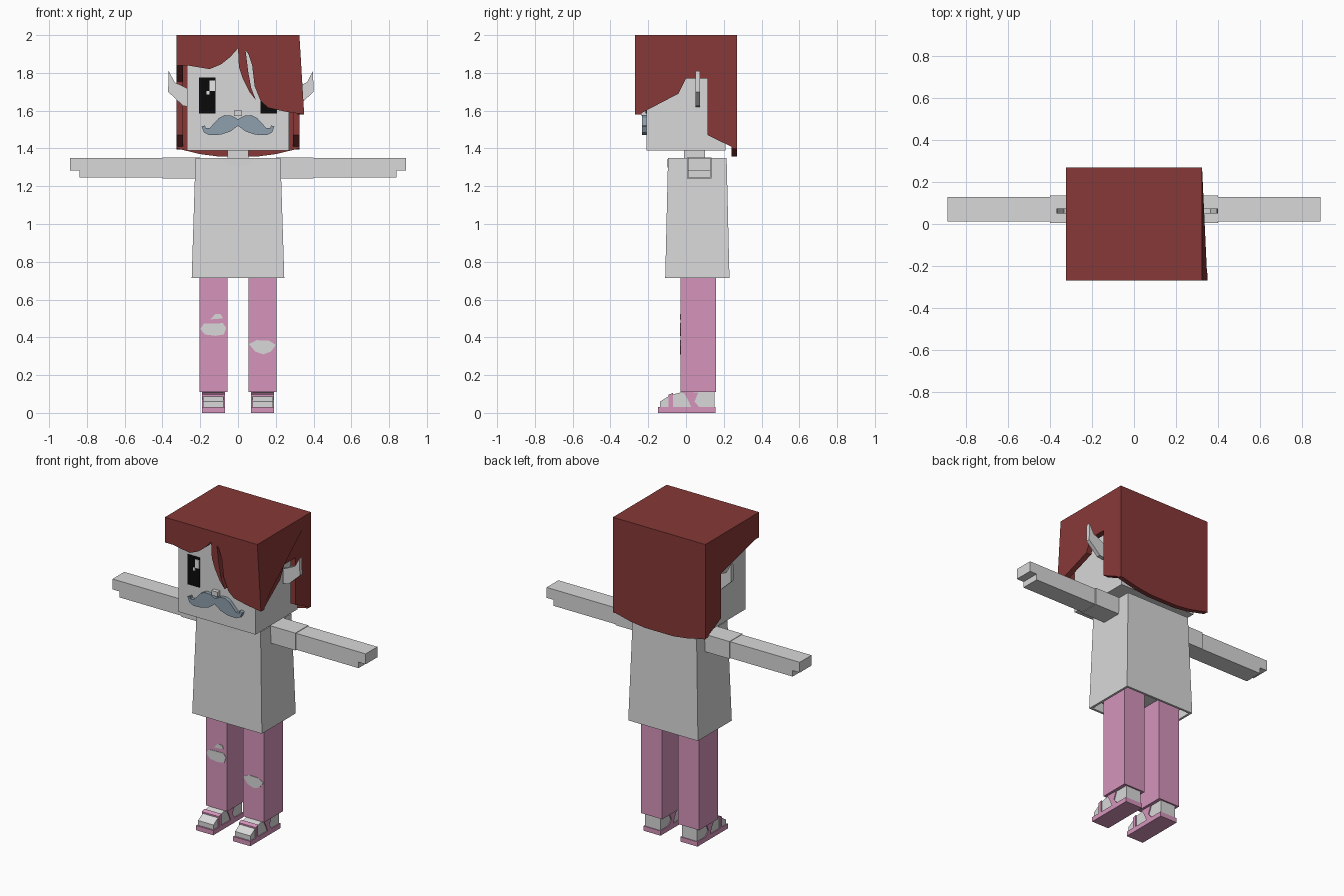
import bpy
import bmesh
from mathutils import Vector

default_cube = bpy.data.objects.get("Cube")
if default_cube:
    bpy.data.objects.remove(default_cube, do_unlink=True)


def make_material(name, red, green, blue):
    material = bpy.data.materials.new(name)
    material.use_nodes = True
    colour = (red, green, blue, 1)
    material.diffuse_color = colour
    shader = material.node_tree.nodes["Principled BSDF"]
    shader.inputs["Base Color"].default_value = colour
    shader.inputs["Roughness"].default_value = 0.9
    return material


skin = make_material("pale grey", 0.69, 0.69, 0.69)
hair = make_material("dark red", 0.24, 0.04, 0.038)
pink = make_material("pink", 0.67, 0.3, 0.5)
steel = make_material("blue grey", 0.27, 0.35, 0.42)
black = make_material("black", 0.003, 0.003, 0.003)
white = make_material("white", 0.9, 0.9, 0.9)


def finish(name, mesh_builder, material):
    """Turn a bmesh into a named, coloured object."""
    bmesh.ops.recalc_face_normals(mesh_builder, faces=mesh_builder.faces)
    mesh = bpy.data.meshes.new(name)
    mesh_builder.to_mesh(mesh)
    mesh_builder.free()
    mesh.materials.append(material)
    result = bpy.data.objects.new(name, mesh)
    bpy.context.collection.objects.link(result)
    return result


def prism(name, outline, axis, start, end, material):
    """Extrude a flat outline along the x or y axis from start to end."""
    builder = bmesh.new()
    corners = []
    for across, height in outline:
        if axis == "x":
            position = Vector((start, across, height))
        else:
            position = Vector((across, start, height))
        corners.append(builder.verts.new(position))
    face = builder.faces.new(corners)
    extruded = bmesh.ops.extrude_face_region(builder, geom=[face], use_keep_orig=True)
    moved = [item for item in extruded["geom"] if isinstance(item, bmesh.types.BMVert)]
    distance = end - start
    offset = Vector((distance, 0, 0)) if axis == "x" else Vector((0, distance, 0))
    bmesh.ops.translate(builder, verts=moved, vec=offset)
    return finish(name, builder, material)


def box(name, low, high, material, flare_x=0, flare_y=0, hollow=0):
    """Box between two corners; the bottom may flare out and be hollowed."""
    builder = bmesh.new()
    bmesh.ops.create_cube(builder, size=1)
    low, high = Vector(low), Vector(high)
    middle, size = (low + high) / 2, high - low
    for vert in builder.verts:
        bottom = vert.co.z < 0
        scale = size + Vector((flare_x, flare_y, 0)) * (2 if bottom else 0)
        vert.co = middle + vert.co * scale
    if hollow:
        builder.normal_update()
        base = min(builder.faces, key=lambda face: face.calc_center_median().z)
        bmesh.ops.inset_region(builder, faces=[base], thickness=hollow)
        rim = bmesh.ops.extrude_face_region(builder, geom=[base])["geom"]
        inner = [item for item in rim if isinstance(item, bmesh.types.BMVert)]
        builder.faces.remove(base) if base.is_valid else None
        bmesh.ops.translate(builder, verts=inner, vec=(0, 0, 3 * hollow))
    return finish(name, builder, material)


# Head, neck and shirt
box("head", (-.27, -.21, 1.39), (.27, .21, 1.96), skin)
box("neck", (-.055, -.01, 1.33), (.055, .1, 1.4), skin)
box("shirt", (-.225, -.095, .715), (.225, .215, 1.35), skin,
    flare_x=.02, flare_y=.015, hollow=.02)
collar = [(-.09, 1.345), (-.06, 1.315), (0, 1.298), (.06, 1.315), (.09, 1.345)]
prism("neckline", collar, "y", -.099, -.09, skin)

# Hair shell: top, back and two different sides
box("hair_top", (-.325, -.27, 1.965), (.325, .27, 2), hair)
back_edge = [(.325, 1.4), (.2, 1.37), (.1, 1.357)]
back_outline = [(.325, 2)] + back_edge
back_outline += [(-across, height) for across, height in reversed(back_outline)]
prism("hair_back", back_outline, "y", .24, .27, hair)
rear_lock = [(-.27, 2), (.27, 2), (.27, 1.395), (.115, 1.47)]
left_outline = rear_lock + [(.115, 1.77), (0, 1.77), (-.04, 1.69),
                            (-.25, 1.58), (-.27, 1.585)]
left_hair = prism("hair_left", left_outline, "x", .29, .325, hair)
right_outline = rear_lock + [(.115, 1.755), (-.235, 1.84), (-.27, 1.84)]
prism("hair_right", right_outline, "x", -.29, -.325, hair)

# Swept fringe with one loose strand
fringe_outline = [
    (-.325, 2), (-.325, 1.84), (-.27, 1.84), (-.15, 1.82), (-.09, 1.845),
    (-.04, 1.885), (0, 1.93), (.005, 1.83), (.025, 1.77), (.06, 1.7),
    (.095, 1.655), (.07, 1.72), (.055, 1.8), (.04, 1.92), (.055, 1.9),
    (.075, 1.84), (.088, 1.73), (.12, 1.65), (.16, 1.615), (.25, 1.595),
    (.325, 1.58), (.325, 2)]
fringe = prism("fringe", fringe_outline, "y", -.27, -.235, hair)
for lock in (left_hair, fringe):
    for vert in lock.data.vertices:
        if vert.co.x > .28 and vert.co.y < -.2 and vert.co.z < 1.65:
            vert.co.x += .025

# Eyes with highlights
for side, centre in (("right", -.163), ("left", .163)):
    box(side + "_eye", (centre - .043, -.214, 1.585),
        (centre + .043, -.208, 1.775), black)
    box(side + "_eye_glint", (centre + .013, -.217, 1.705),
        (centre + .041, -.212, 1.76), white)
    box(side + "_eye_small_glint", (centre - .003, -.217, 1.685),
        (centre + .013, -.212, 1.705), white)

# Nose and moustache
box("nose", (-.022, -.235, 1.572), (.022, -.2, 1.602), skin)
whisker = [(0, 1.52), (.04, 1.49), (.09, 1.473), (.15, 1.47), (.18, 1.485),
           (.192, 1.515), (.175, 1.523), (.172, 1.508), (.15, 1.508),
           (.125, 1.535), (.1, 1.562), (.07, 1.576), (.035, 1.574), (0, 1.555)]
mirrored = [(-across, height) for across, height in reversed(whisker[1:-1])]
prism("moustache", whisker + mirrored, "y", -.233, -.205, steel)

# Mirrored limbs and ears
ear_outline = [(.25, 1.62), (.29, 1.625), (.37, 1.7), (.367, 1.81),
               (.335, 1.75), (.25, 1.71)]
arm_outline = [(.2, 1.245), (.84, 1.245), (.84, 1.283), (.89, 1.283),
               (.89, 1.349), (.2, 1.349)]
foot_outline = [(-.138, .025), (-.138, .06), (-.08, .095), (-.03, .108),
                (.15, .115), (.15, .025)]
sole_outline = [(-.148, 0), (.155, 0), (.155, .03), (-.148, .03)]
toe_strap = [(-.092, .025), (-.068, .025), (-.068, .106), (-.092, .097)]
ankle_strap = [(.03, .025), (.075, .025), (.045, .06), (.065, .108),
               (-.015, .112), (.01, .07)]
for side, sign in (("right", -1), ("left", 1)):
    shift = .03 if sign > 0 else 0
    prism(side + "_ear", [(sign * across + shift, height) for across, height in ear_outline],
          "y", .05, .075, skin)
    prism(side + "_arm", [(sign * across, height) for across, height in arm_outline],
          "y", .011, .129, skin)
    sleeve = sorted((sign * .2, sign * .4))
    box(side + "_sleeve", (sleeve[0], .005, 1.242), (sleeve[1], .135, 1.352), skin)
    middle = sign * .13
    box(side + "_trouser_leg", (middle - .075, -.03, .11), (middle + .075, .16, .77), pink)
    for part, outline, width, material in (
            ("foot", foot_outline, .054, skin),
            ("sandal_sole", sole_outline, .06, pink),
            ("toe_strap", toe_strap, .06, pink),
            ("ankle_strap", ankle_strap, .06, pink)):
        prism(side + "_" + part, outline, "x", middle - width, middle + width, material)

# Torn patches on the trousers
tears = {
    "right_knee_tear": [(-.2, .445), (-.175, .415), (-.12, .408), (-.075, .415),
                        (-.062, .45), (-.08, .475), (-.18, .472)],
    "right_small_tear": [(-.145, .495), (-.08, .5), (-.09, .522), (-.12, .524)],
    "left_knee_tear": [(.058, .365), (.09, .325), (.135, .31), (.175, .325),
                       (.2, .36), (.165, .382), (.1, .385)],
}
for name, outline in tears.items():
    prism(name, outline, "y", -.033, -.027, skin)
